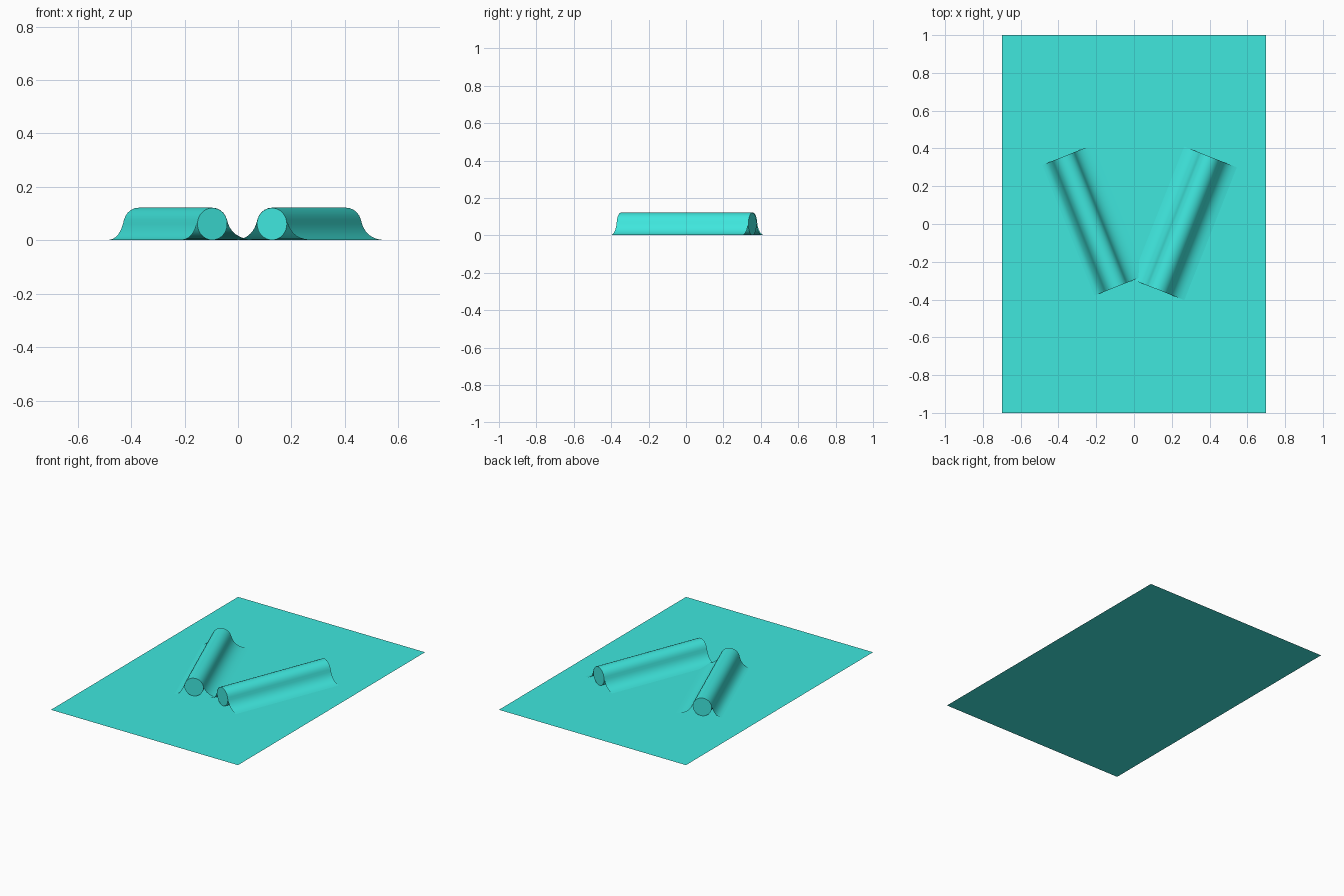
import bpy, bmesh, math
from mathutils import Vector

if "Cube" in bpy.data.objects:
    bpy.data.objects.remove(bpy.data.objects["Cube"])

mat = bpy.data.materials.new("teal")
mat.diffuse_color = (0.05, 0.80, 0.73, 1)
mat.use_nodes = True
mat.node_tree.nodes["Principled BSDF"].inputs["Base Color"].default_value = mat.diffuse_color
R = 0.06


def add_object(name, bm, smooth=True):
    bmesh.ops.recalc_face_normals(bm, faces=bm.faces)
    mesh = bpy.data.meshes.new(name)
    bm.to_mesh(mesh)
    bm.free()
    mesh.materials.append(mat)
    ob = bpy.data.objects.new(name, mesh)
    bpy.context.collection.objects.link(ob)
    if smooth:
        bpy.context.view_layer.objects.active = ob
        ob.select_set(True)
        bpy.ops.object.shade_smooth_by_angle(angle=math.radians(40))
        ob.select_set(False)
    return ob


def half_profile(w):
    """Cloth section: wraps the roll, then flares out to the ground at w."""
    r = R + 0.001
    pts = [(r * math.sin(a), r + r * math.cos(a))
           for a in [math.radians(d) for d in range(0, 76, 15)]]
    p0, p1 = Vector(pts[-1]), Vector((0.069, 0.032))
    p2, p3 = Vector((0.069 + (w - 0.069) * 0.35, 0.004)), Vector((w, 0.001))
    for i in range(1, 9):
        t = i / 8
        u = 1 - t
        p = p0 * u**3 + p1 * 3 * u * u * t + p2 * 3 * u * t * t + p3 * t**3
        pts.append((p.x, p.y))
    return pts


def extrude_section(name, section, front, back, closed):
    """Sweep a (side, height) section straight from front to back."""
    f, b = Vector((*front, 0)), Vector((*back, 0))
    d = (b - f).normalized()
    side = Vector((d.y, -d.x, 0))
    bm = bmesh.new()
    rings = [[bm.verts.new(o + side * s + Vector((0, 0, z))) for s, z in section]
             for o in (f, b)]
    n = len(section)
    for i in range(n if closed else n - 1):
        j = (i + 1) % n
        bm.faces.new((rings[0][i], rings[0][j], rings[1][j], rings[1][i]))
    if closed:
        for ring in rings:
            bm.faces.new(ring)
    ob = add_object(name, bm)
    return ob


# Flat ground sheet
bm = bmesh.new()
bm.faces.new([bm.verts.new(p) for p in
              ((-0.7, -1, 0), (0.7, -1, 0), (0.7, 1, 0), (-0.7, 1, 0))])
add_object("ground_sheet", bm, smooth=False)

# Two rolls in a V, each with cloth draped over it
circle = [(R * math.sin(a), R + 0.001 + R * math.cos(a))
          for a in [math.tau * i / 32 for i in range(32)]]
rolls = (("left", (-0.096, -0.334), (-0.372, 0.358), 0.122, 0.168),
         ("right", (0.127, -0.348), (0.405, 0.355), 0.150, 0.150))
for name, front, back, w_left, w_right in rolls:
    extrude_section(name + "_roll", circle, front, back, True)
    left = [(-s, z) for s, z in reversed(half_profile(w_left))]
    extrude_section(name + "_drape", left + half_profile(w_right)[1:],
                    front, back, False)
